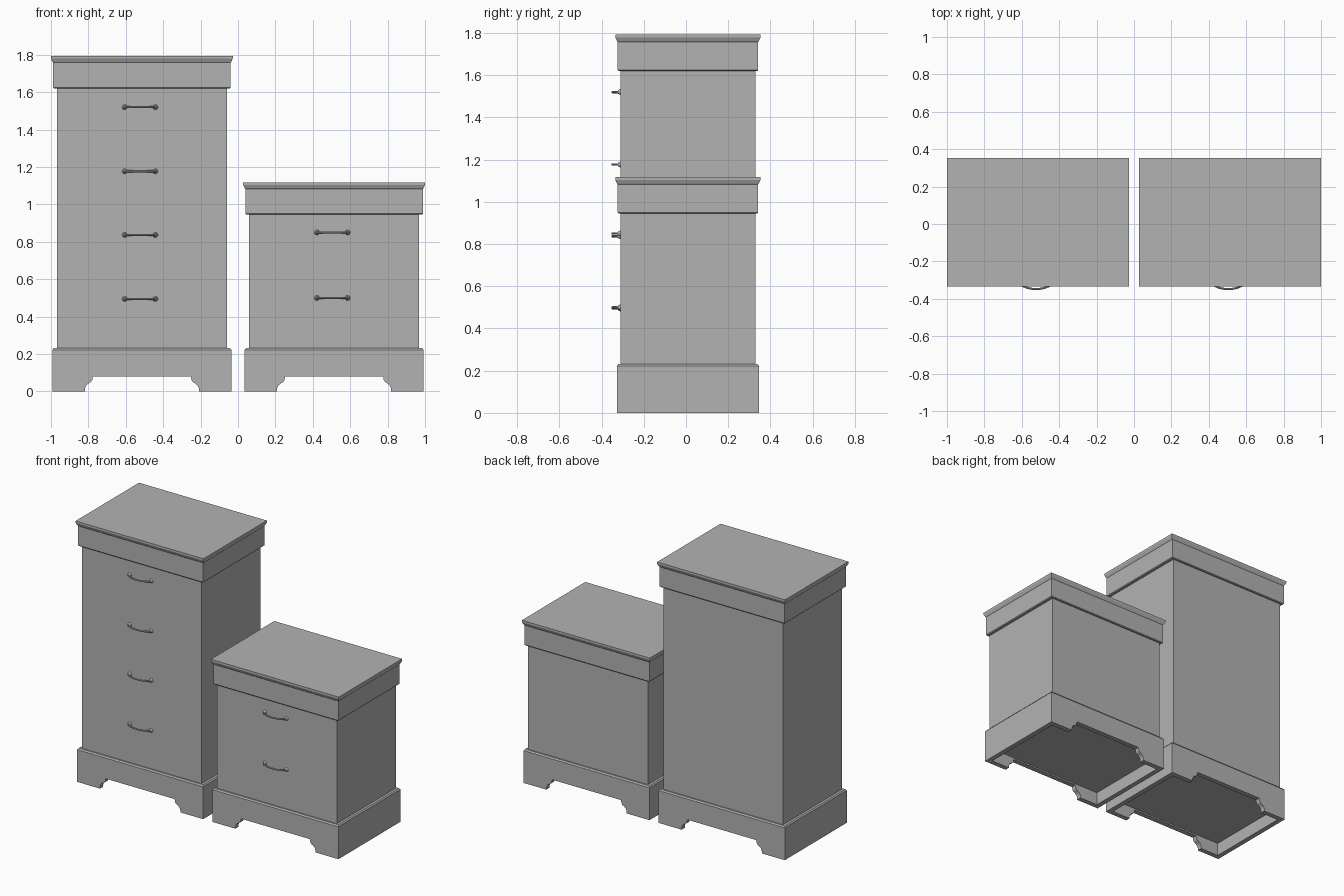
import bpy
import bmesh
from math import pi, radians
from mathutils import Matrix, Vector

if "Cube" in bpy.data.objects:
    bpy.data.objects.remove(bpy.data.objects["Cube"], do_unlink=True)

grey = bpy.data.materials.new("plain_grey")
grey.use_nodes = True
colour = (0.45, 0.45, 0.45, 1)
grey.diffuse_color = colour
grey.node_tree.nodes["Principled BSDF"].inputs["Base Color"].default_value = colour

CY = 0.009          # middle of the depth
BODY_W, BODY_D = 0.455, 0.32
FRONT = CY - BODY_D


def add_object(name, data):
    obj = bpy.data.objects.new(name, data)
    bpy.context.collection.objects.link(obj)
    if not data.materials:
        data.materials.append(grey)
    return obj


def from_bmesh(name, bm):
    bmesh.ops.recalc_face_normals(bm, faces=bm.faces)
    mesh = bpy.data.meshes.new(name)
    bm.to_mesh(mesh)
    bm.free()
    return add_object(name, mesh)


def stack(name, cx, levels):
    """Rectangular moulding through (half width, half depth, height) levels."""
    bm = bmesh.new()
    rings = [[bm.verts.new((cx + sx * w, CY + sy * d, z))
              for sx, sy in ((-1, -1), (1, -1), (1, 1), (-1, 1))]
             for w, d, z in levels]
    for low, high in zip(rings, rings[1:]):
        for i in range(4):
            j = (i + 1) % 4
            bm.faces.new((low[i], low[j], high[j], high[i]))
    bm.faces.new(rings[0][::-1])
    bm.faces.new(rings[-1])
    return from_bmesh(name, bm)


def bracket_cutter(cx):
    """Apron opening with scrolled feet, running front to back."""
    half = [(0.305, -0.05), (0.305, 0.015), (0.298, 0.032), (0.285, 0.043),
            (0.272, 0.05), (0.265, 0.062), (0.262, 0.08)]
    outline = half + [(-x, z) for x, z in reversed(half)]
    bm = bmesh.new()
    face = bm.faces.new([bm.verts.new((cx + x, -1, z)) for x, z in outline])
    moved = bmesh.ops.extrude_face_region(bm, geom=[face])["geom"]
    verts = [v for v in moved if isinstance(v, bmesh.types.BMVert)]
    bmesh.ops.translate(bm, verts=verts, vec=(0, 2, 0))
    return from_bmesh("cutter", bm)


def carve(obj, cutters):
    for cutter in cutters:
        cutter.hide_render = True
        mod = obj.modifiers.new("carve", "BOOLEAN")
        mod.operation = "DIFFERENCE"
        mod.solver = "EXACT"
        mod.object = cutter
    bake(obj)
    for cutter in cutters:
        bpy.data.objects.remove(cutter, do_unlink=True)


def bake(obj):
    graph = bpy.context.evaluated_depsgraph_get()
    mesh = bpy.data.meshes.new_from_object(obj.evaluated_get(graph))
    obj.modifiers.clear()
    obj.data = mesh


def smooth(obj):
    bpy.ops.object.select_all(action="DESELECT")
    obj.select_set(True)
    bpy.context.view_layer.objects.active = obj
    bpy.ops.object.shade_smooth_by_angle(angle=radians(40))


def handle(name, cx, z):
    # bowed bar
    curve = bpy.data.curves.new(name + "_path", "CURVE")
    curve.dimensions = "3D"
    curve.bevel_depth = 0.0055
    curve.bevel_resolution = 2
    curve.resolution_u = 5
    curve.use_fill_caps = True
    half = [(0.08, 0), (0.078, 0.014), (0.06, 0.025), (0.03, 0.034)]
    path = half + [(0, 0.037)] + [(-x, y) for x, y in reversed(half)]
    spline = curve.splines.new("BEZIER")
    spline.bezier_points.add(len(path) - 1)
    for point, (x, out) in zip(spline.bezier_points, path):
        point.co = (cx + x, FRONT - out, z)
        point.handle_left_type = point.handle_right_type = "AUTO"
    source = add_object(name + "_path", curve)
    graph = bpy.context.evaluated_depsgraph_get()
    mesh = bpy.data.meshes.new_from_object(source.evaluated_get(graph))
    bpy.data.objects.remove(source, do_unlink=True)
    smooth(add_object(name + "_bar", mesh))
    # flared mounting plates
    bm = bmesh.new()
    for side in (-1, 1):
        place = (Matrix.Translation(Vector((cx + side * 0.082, FRONT - 0.005, z)))
                 @ Matrix.Rotation(pi / 2, 4, "X"))
        bmesh.ops.create_cone(bm, cap_ends=True, segments=12, radius1=0.015,
                              radius2=0.008, depth=0.014, matrix=place)
    smooth(from_bmesh(name + "_mounts", bm))


def cabinet(name, cx, height, handle_heights):
    # carcase
    stack(name + "_body", cx, [(BODY_W, BODY_D, 0.2),
                               (BODY_W, BODY_D, height - 0.1)])
    # plinth with hollow underside and bracket feet
    plinth = stack(name + "_plinth", cx, [(0.479, 0.337, 0), (0.479, 0.337, 0.222),
                                          (0.472, 0.33, 0.231), (0.45, 0.31, 0.231)])
    hollow = stack("hollow", cx, [(0.445, 0.303, -0.05), (0.445, 0.303, 0.09)])
    carve(plinth, [hollow, bracket_cutter(cx)])
    # frieze and moulded top
    profile = [(0.470, 0.329, 0.173), (0.475, 0.333, 0.168), (0.475, 0.333, 0.035),
               (0.478, 0.336, 0.031), (0.484, 0.342, 0.018),
               (0.486, 0.344, 0.014), (0.486, 0.344, 0)]
    stack(name + "_top", cx, [(w, d, height - drop) for w, d, drop in profile])
    for number, z in enumerate(handle_heights, 1):
        handle(f"{name}_handle_{number}", cx - 0.01, z)


cabinet("tall_cabinet", -0.514, 1.793, (1.52, 1.177, 0.837, 0.495))
cabinet("short_cabinet", 0.514, 1.118, (0.85, 0.5))
